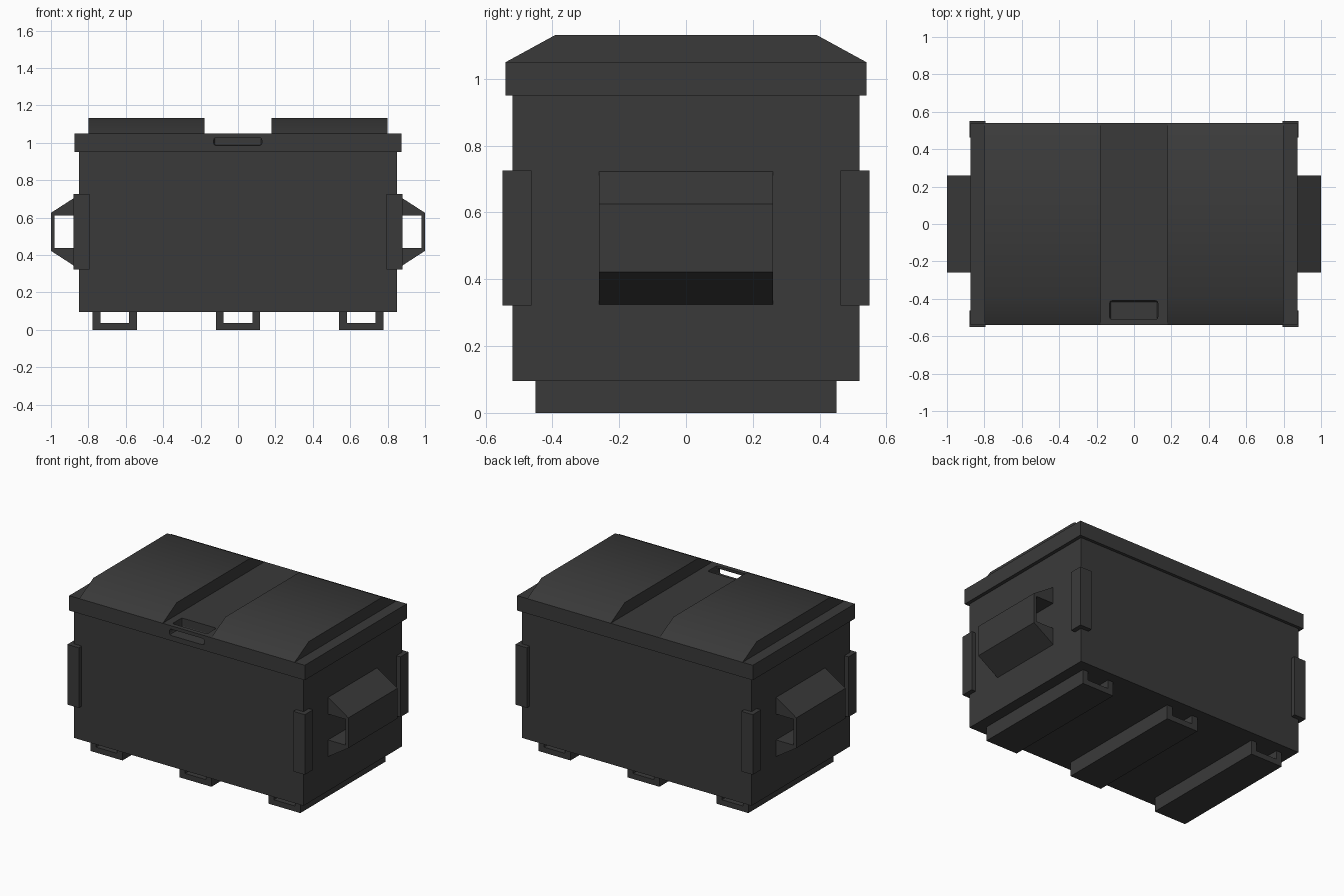
import bpy, bmesh, math

if "Cube" in bpy.data.objects:
    bpy.data.objects.remove(bpy.data.objects["Cube"])

mat = bpy.data.materials.new("dark_grey")
mat.diffuse_color = (0.042, 0.042, 0.042, 1)
mat.use_nodes = True
mat.node_tree.nodes["Principled BSDF"].inputs["Base Color"].default_value = mat.diffuse_color


def finish(name, bm):
    bmesh.ops.recalc_face_normals(bm, faces=bm.faces)
    me = bpy.data.meshes.new(name)
    bm.to_mesh(me)
    bm.free()
    me.materials.append(mat)
    ob = bpy.data.objects.new(name, me)
    bpy.context.collection.objects.link(ob)
    return ob


def prism(name, pts, lo, hi, axis):
    """Extrude a profile along x (pts are y,z) or along y (pts are x,z)."""
    bm = bmesh.new()
    place = (lambda p: (lo, p[0], p[1])) if axis == 'x' else (lambda p: (p[0], lo, p[1]))
    face = bm.faces.new([bm.verts.new(place(p)) for p in pts])
    out = bmesh.ops.extrude_face_region(bm, geom=[face])
    verts = [v for v in out['geom'] if isinstance(v, bmesh.types.BMVert)]
    d = hi - lo
    bmesh.ops.translate(bm, verts=verts, vec=(d, 0, 0) if axis == 'x' else (0, d, 0))
    return finish(name, bm)


def box(name, x0, x1, y0, y1, z0, z1):
    return prism(name, [(x0, z0), (x1, z0), (x1, z1), (x0, z1)], y0, y1, 'y')


# bin body
box("body", -0.85, 0.85, -0.52, 0.52, 0.095, 0.95)

# lid slab with a handle slot open to the top and front
lid = box("lid_rim", -0.873, 0.873, -0.54, 0.54, 0.95, 1.05)
cutter = prism("handle_cutter",
               [(-0.6, 0.985), (-0.41, 0.985), (-0.41, 1.1),
                (-0.51, 1.1), (-0.51, 1.027), (-0.6, 1.027)], -0.13, 0.127, 'x')
bev = cutter.modifiers.new("round", 'BEVEL')
bev.width = 0.012
bev.segments = 2
cut = lid.modifiers.new("handle_slot", 'BOOLEAN')
cut.operation = 'DIFFERENCE'
cut.solver = 'EXACT'
cut.object = cutter
cutter.hide_render = True
cutter.hide_set(True)

# raised lid panels
panel = [(-0.54, 1.05), (0.54, 1.05), (0.39, 1.132), (-0.39, 1.132)]
for side, x0, x1 in (("left", -0.798, -0.18), ("right", 0.18, 0.798)):
    ob = prism(f"lid_panel_{side}", panel, x0, x1, 'x')
    bpy.ops.object.select_all(action='DESELECT')
    ob.select_set(True)
    bpy.context.view_layer.objects.active = ob
    bpy.ops.object.shade_smooth_by_angle(angle=math.radians(30))

# side fork pockets and corner bumpers, mirrored left/right
pocket = [(0.85, 0.722), (1.0, 0.625), (1.0, 0.422), (0.85, 0.325),
          (0.85, 0.437), (0.98, 0.437), (0.98, 0.61), (0.85, 0.61)]
for side, s in (("left", -1), ("right", 1)):
    prism(f"fork_pocket_{side}", [(s * x, z) for x, z in pocket], -0.26, 0.26, 'y')
    for end, t in (("front", -1), ("back", 1)):
        xs = sorted((s * 0.795, s * 0.88))
        ys = sorted((t * 0.463, t * 0.55))
        box(f"bumper_{end}_{side}", *xs, *ys, 0.322, 0.725)

# U-shaped skids under the body
skid = [(-0.118, 0), (0.118, 0), (0.118, 0.1), (0.077, 0.1),
        (0.077, 0.037), (-0.077, 0.037), (-0.077, 0.1), (-0.118, 0.1)]
for side, cx in (("left", -0.659), ("middle", 0), ("right", 0.659)):
    prism(f"skid_{side}", [(cx + x, z) for x, z in skid], -0.45, 0.45, 'y')
